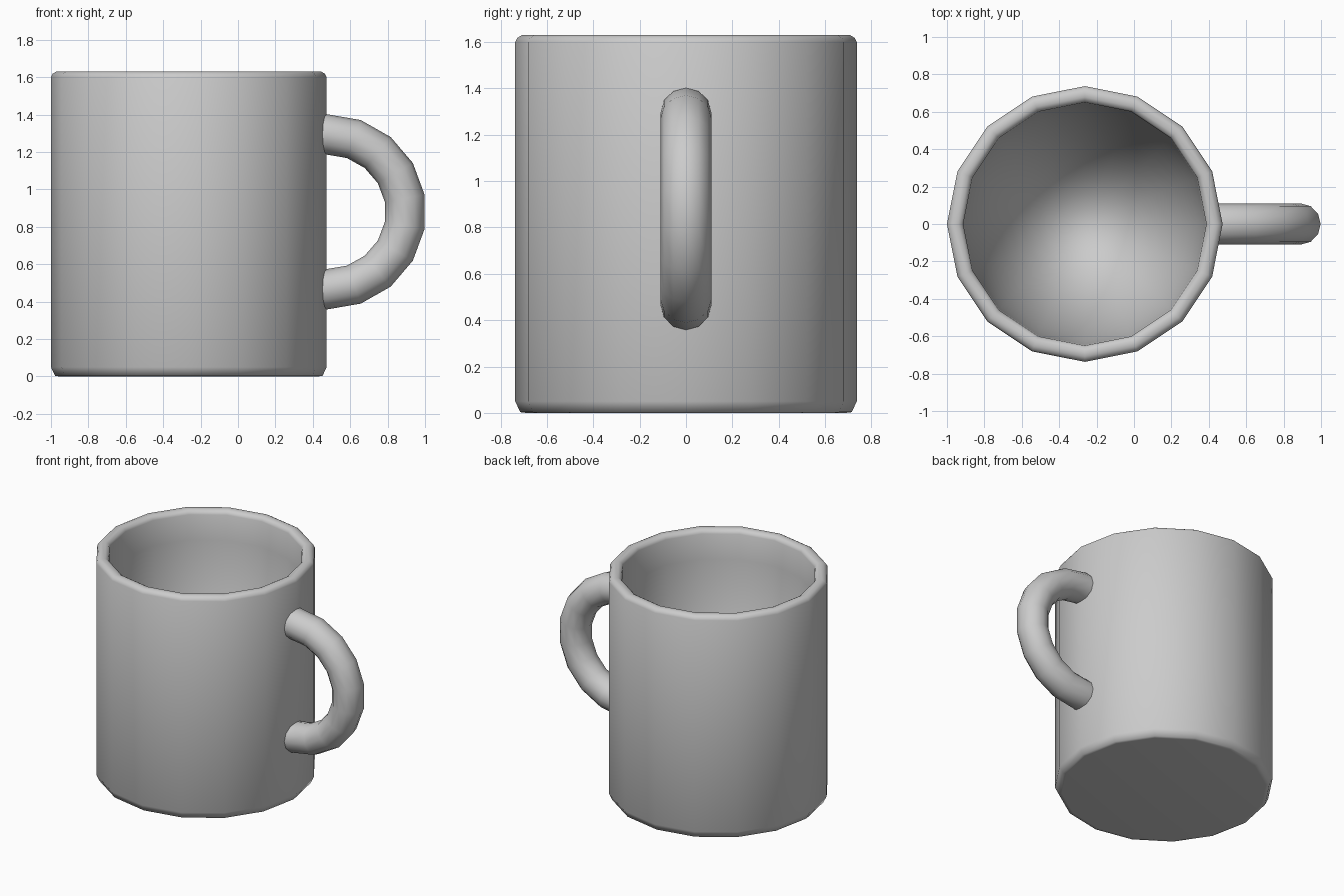
import bpy, bmesh, math
from mathutils import Vector

if "Cube" in bpy.data.objects:
    bpy.data.objects.remove(bpy.data.objects["Cube"])

grey = bpy.data.materials.new("plain_grey")
grey.diffuse_color = (0.6, 0.6, 0.6, 1)
grey.use_nodes = True
grey.node_tree.nodes["Principled BSDF"].inputs["Base Color"].default_value = grey.diffuse_color


def finish(name, bm):
    bmesh.ops.recalc_face_normals(bm, faces=bm.faces)
    me = bpy.data.meshes.new(name)
    bm.to_mesh(me)
    bm.free()
    me.materials.append(grey)
    ob = bpy.data.objects.new(name, me)
    bpy.context.collection.objects.link(ob)
    bpy.ops.object.select_all(action='DESELECT')
    ob.select_set(True)
    bpy.context.view_layer.objects.active = ob
    bpy.ops.object.shade_smooth_by_angle(angle=math.radians(75))
    return ob


def skin(bm, rings):
    """Join successive closed rings of vertices with quads."""
    for a, b in zip(rings, rings[1:]):
        n = len(a)
        for i in range(n):
            j = (i + 1) % n
            bm.faces.new((a[i], a[j], b[j], b[i]))


# Cup: one lathed profile, outside wall, rounded rim and bowl-shaped inside
CX, SIDES = -0.263, 16
profile = [(0.69, 0.0), (0.715, 0.003), (0.737, 0.05), (0.737, 1.60),
           (0.728, 1.618), (0.708, 1.63), (0.678, 1.63), (0.658, 1.618)]
DEPTH, STEPS = 1.40, 12
for i in range(STEPS):
    t = math.pi / 2 * i / STEPS
    profile.append((0.65 * math.cos(t), 1.60 - DEPTH * math.sin(t)))

bm = bmesh.new()
rings = []
for r, z in profile:
    rings.append([bm.verts.new((CX + r * math.cos(2 * math.pi * i / SIDES),
                                r * math.sin(2 * math.pi * i / SIDES), z))
                  for i in range(SIDES)])
skin(bm, rings)
bm.faces.new(rings[0])
centre = bm.verts.new((CX, 0, 1.60 - DEPTH))
for i in range(SIDES):
    bm.faces.new((rings[-1][i], rings[-1][(i + 1) % SIDES], centre))
finish("cup", bm)

# Handle: twelve-sided tube along a half ring, ends sunk into the cup wall
HX, HZ, RX, RZ, TUBE, TSIDES = 0.475, 0.88, 0.423, 0.414, 0.108, 12
path = [(0.41, HZ + RZ, 90)]
path += [(HX + RX * math.cos(math.radians(a)), HZ + RZ * math.sin(math.radians(a)), a)
         for a in range(90, -91, -20)]
path += [(0.41, HZ - RZ, -90)]

bm = bmesh.new()
rings = []
for x, z, a in path:
    out = Vector((math.cos(math.radians(a)), 0, math.sin(math.radians(a))))
    ring = []
    for i in range(TSIDES):
        t = 2 * math.pi * i / TSIDES
        ring.append(bm.verts.new(Vector((x, 0, z)) + out * TUBE * math.cos(t)
                                 + Vector((0, 0.11 * math.sin(t), 0))))
    rings.append(ring)
skin(bm, rings)
bm.faces.new(rings[0])
bm.faces.new(rings[-1])
finish("handle", bm)
